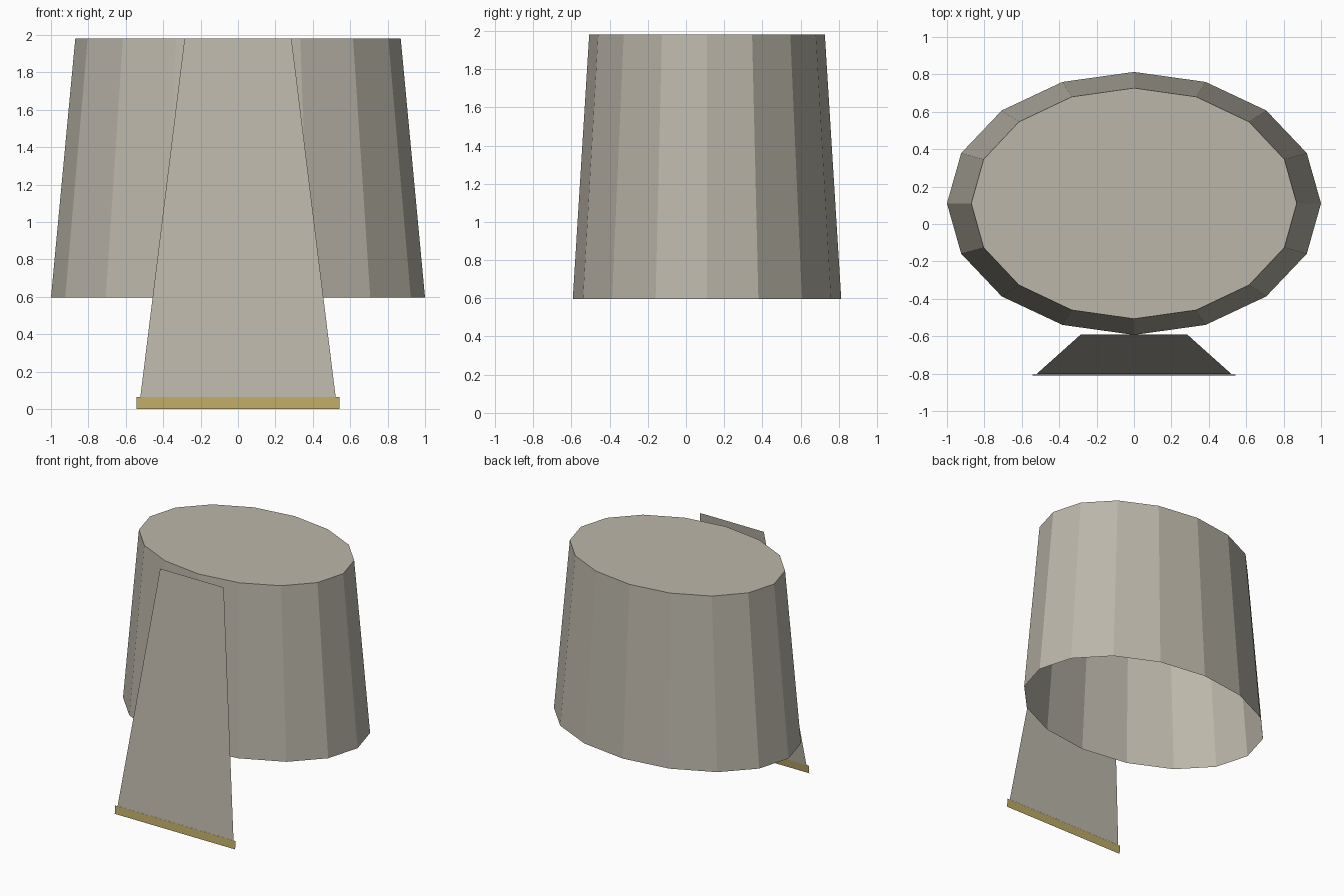
import bpy, bmesh, math

if "Cube" in bpy.data.objects:
    bpy.data.objects.remove(bpy.data.objects["Cube"])


def material(name, rgb):
    m = bpy.data.materials.new(name)
    m.diffuse_color = (*rgb, 1.0)
    m.use_nodes = True
    m.node_tree.nodes["Principled BSDF"].inputs["Base Color"].default_value = m.diffuse_color
    return m


def build(name, mat, verts, faces):
    mesh = bpy.data.meshes.new(name)
    mesh.from_pydata(verts, [], faces)
    mesh.materials.append(mat)
    obj = bpy.data.objects.new(name, mesh)
    bpy.context.collection.objects.link(obj)
    return obj


def sheet(name, mat, bottom, top):
    """Flat trapezoid facing the front; each end is (half width, y, z)."""
    (wb, yb, zb), (wt, yt, zt) = bottom, top
    return build(name, mat, [(-wb, yb, zb), (wb, yb, zb), (wt, yt, zt), (-wt, yt, zt)],
                 [(0, 1, 2, 3)])


stone = material("warm grey", (0.50, 0.47, 0.40))
gold = material("gold trim", (0.50, 0.39, 0.13))

# Oval tapered shell: 16 sides, closed top, open bottom
SIDES, CENTRE_Y = 16, 0.11


def ring(rx, ry, z):
    return [(rx * math.cos(a), CENTRE_Y + ry * math.sin(a), z)
            for a in (2 * math.pi * i / SIDES for i in range(SIDES))]


walls = [(i, (i + 1) % SIDES, SIDES + (i + 1) % SIDES, SIDES + i) for i in range(SIDES)]
top_cap = tuple(range(SIDES, 2 * SIDES))
build("skirt_shell", stone, ring(1.0, 0.703, 0.595) + ring(0.87, 0.617, 1.98), walls + [top_cap])

# Hanging front panel, leaning back toward the shell
sheet("front_panel", stone, (0.522, -0.803, 0.065), (0.286, -0.592, 1.98))

# Trim band along the bottom of the panel
sheet("panel_trim", gold, (0.542, -0.811, 0.0), (0.542, -0.804, 0.065))
